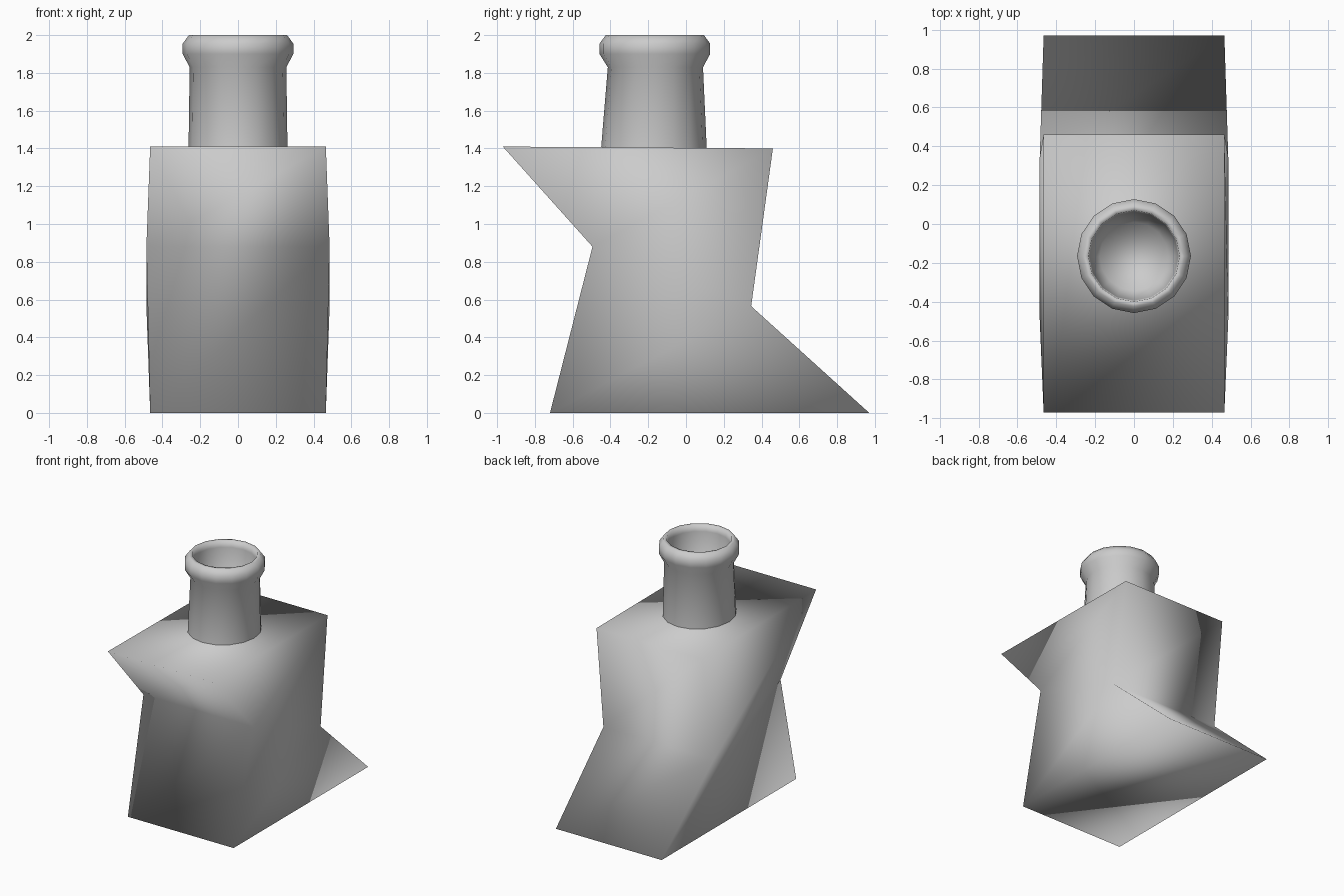
import bpy
from math import cos, sin, pi

if "Cube" in bpy.data.objects:
    bpy.data.objects.remove(bpy.data.objects["Cube"])


def make_object(name, verts, faces):
    mesh = bpy.data.meshes.new(name)
    mesh.from_pydata(verts, [], faces)
    mesh.validate()
    for p in mesh.polygons:
        p.use_smooth = True
    ob = bpy.data.objects.new(name, mesh)
    bpy.context.collection.objects.link(ob)
    return ob


def loft(name, rings, cap_start=True, cap_end=True):
    n = len(rings[0])
    verts = [v for r in rings for v in r]
    faces = []
    for k in range(len(rings) - 1):
        for i in range(n):
            j = (i + 1) % n
            faces.append((k * n + i, k * n + j, (k + 1) * n + j, (k + 1) * n + i))
    if cap_start:
        faces.append(tuple(reversed(range(n))))
    if cap_end:
        faces.append(tuple(range(len(verts) - n, len(verts))))
    return make_object(name, verts, faces)


# Skewed body: bottom, tilted middle and top rings
# (half width, front y, front z, back y, back z)
sections = [
    (0.465, -0.72, 0.0, 0.97, 0.0),
    (0.485, -0.495, 0.88, 0.345, 0.565),
    (0.465, -0.97, 1.41, 0.46, 1.40),
]
loft("bottle_body", [
    [(-w, fy, fz), (w, fy, fz), (w, by, bz), (-w, by, bz)]
    for w, fy, fz, by, bz in sections
])

# Neck with rolled lip and hollow mouth
# (x radius, y radius, y centre, z)
profile = [
    (0.262, 0.28, -0.17, 1.395),
    (0.256, 0.252, -0.162, 1.83),
    (0.293, 0.293, -0.165, 1.90),
    (0.293, 0.293, -0.165, 1.955),
    (0.260, 0.260, -0.165, 2.0),
    (0.235, 0.235, -0.165, 2.0),
    (0.228, 0.228, -0.165, 1.95),
    (0.177, 0.177, -0.167, 1.45),
]
SIDES = 16
loft("bottle_neck", [
    [(rx * cos(2 * pi * i / SIDES), cy + ry * sin(2 * pi * i / SIDES), z)
     for i in range(SIDES)]
    for rx, ry, cy, z in profile
], cap_start=False)
